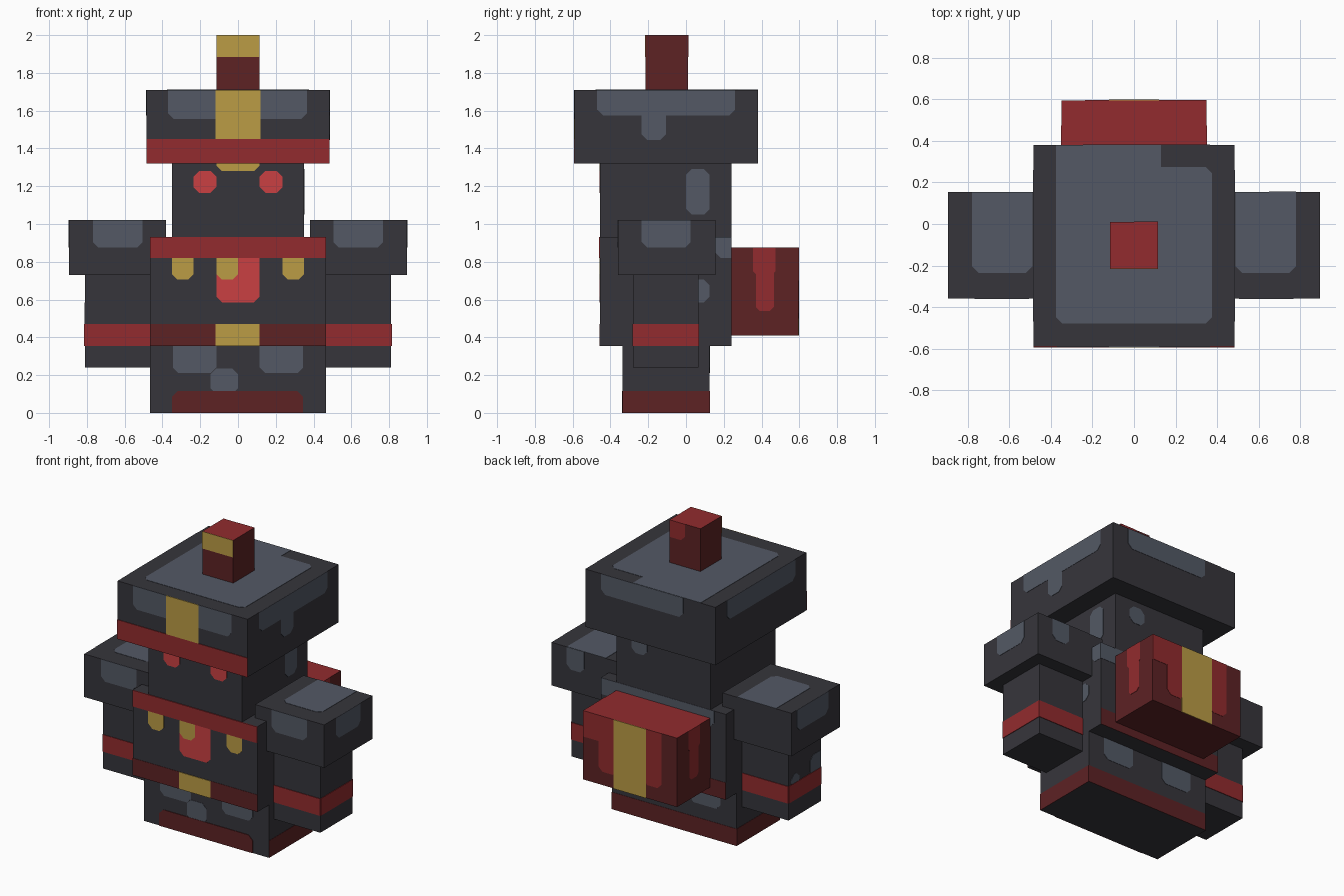
import bpy
import bmesh
from mathutils import Vector

if "Cube" in bpy.data.objects:
    bpy.data.objects.remove(bpy.data.objects["Cube"], do_unlink=True)


def linear(c):
    c /= 255
    return c / 12.92 if c <= 0.04045 else ((c + 0.055) / 1.055) ** 2.4


def material(name, *rgb):
    mat = bpy.data.materials.new(name)
    mat.use_nodes = True
    colour = (*[linear(c) for c in rgb], 1)
    mat.diffuse_color = colour
    shader = mat.node_tree.nodes["Principled BSDF"]
    shader.inputs["Base Color"].default_value = colour
    shader.inputs["Roughness"].default_value = 0.9
    return mat


charcoal = material("charcoal", 54, 53, 59)
slate = material("slate", 83, 89, 101)
red = material("red", 146, 43, 46)
dark_red = material("dark red", 93, 34, 36)
bright_red = material("bright red", 202, 64, 66)
gold = material("gold", 187, 156, 69)

# normal axis, direction, and the two axes lying in the face
SIDES = {"front": (1, -1, 0, 2), "back": (1, 1, 0, 2),
         "left": (0, 1, 1, 2), "right": (0, -1, 1, 2), "top": (2, 1, 0, 1)}


def finish(bm, name, mats):
    bmesh.ops.recalc_face_normals(bm, faces=bm.faces)
    mesh = bpy.data.meshes.new(name)
    for mat in mats:
        mesh.materials.append(mat)
    bm.to_mesh(mesh)
    bm.free()
    obj = bpy.data.objects.new(name, mesh)
    bpy.context.collection.objects.link(obj)
    return obj


class Block:
    """A box with thin coloured plates on its faces."""

    def __init__(self, name, x, y, z, mat=charcoal, top=None):
        self.name = name
        self.span = [sorted(x), sorted(y), sorted(z)]
        bm = bmesh.new()
        bmesh.ops.create_cube(bm, size=1)
        for v in bm.verts:
            v.co = Vector([s[int(c > 0)] for s, c in zip(self.span, v.co)])
        bm.normal_update()
        for f in bm.faces:
            f.material_index = int(f.normal.z > 0.5)
        finish(bm, name, [mat, top or mat])

    def plate(self, label, side, mat, u, v, layer=1, cut=0.03):
        """Plate whose corners are clipped unless they meet the block's edge."""
        axis, sign, ua, va = SIDES[side]
        u = sorted(u or self.span[ua])
        v = sorted(v or self.span[va])
        base = self.span[axis][int(sign > 0)]
        outline = []
        for i, j in ((0, 0), (1, 0), (1, 1), (0, 1)):
            on_edge = (abs(u[i] - self.span[ua][i]) < 0.01
                       or abs(v[j] - self.span[va][j]) < 0.01)
            if on_edge or not cut:
                outline.append((u[i], v[j]))
                continue
            pair = [(u[i], v[j] + cut * (1 - 2 * j)), (u[i] + cut * (1 - 2 * i), v[j])]
            outline += pair if i == j else pair[::-1]
        bm = bmesh.new()
        verts = []
        for p, q in outline:
            co = Vector()
            co[ua], co[va], co[axis] = p, q, base
            verts.append(bm.verts.new(co))
        face = bm.faces.new(verts)
        grown = bmesh.ops.extrude_face_region(bm, geom=[face], use_keep_orig=True)
        for g in grown["geom"]:
            if isinstance(g, bmesh.types.BMVert):
                g.co[axis] += sign * 0.002 * layer
        finish(bm, f"{self.name}_{label}", [mat])


# Helmet with brow band, gold stripe and worn patches
helmet = Block("helmet", (-0.485, 0.485), (-0.59, 0.38), (1.32, 1.71))
helmet.plate("front_patch", "front", slate, (-0.37, 0.365), (1.555, 1.71))
helmet.plate("stripe", "front", gold, (-0.12, 0.12), (1.45, 1.71), 2, 0)
helmet.plate("brow_band", "front", red, None, (1.32, 1.45), 2)
helmet.plate("back_patch", "back", slate, (-0.246, 0.365), (1.575, 1.71))
for side in ("left", "right"):
    helmet.plate(side + "_patch", side, slate, (-0.47, 0.26), (1.575, 1.71))
helmet.plate("left_drip", "left", slate, (-0.235, -0.105), (1.445, 1.65))
helmet.plate("top_patch", "top", slate, (-0.375, 0.13), (-0.48, 0.38))
helmet.plate("top_patch_side", "top", slate, (0, 0.375), (-0.48, 0.275))

# Crest
crest = Block("crest", (-0.115, 0.115), (-0.215, 0.01), (1.71, 2), dark_red, red)
crest.plate("tip", "front", gold, None, (1.885, 2))
crest.plate("back_mark", "back", red, (0, 0.115), (1.885, 2))

# Head with eyes
head = Block("head", (-0.35, 0.35), (-0.455, 0.24), (0.93, 1.32))
head.plate("forehead", "front", gold, (-0.115, 0.115), (1.28, 1.32))
for name, s in (("left", 1), ("right", -1)):
    head.plate(name + "_eye", "front", bright_red, (s * 0.115, s * 0.235), (1.165, 1.28))
head.plate("side_patch", "left", slate, (0, 0.125), (1.05, 1.29))
head.plate("back_patch", "back", slate, (0.12, 0.237), (1.165, 1.28))

# Torso with collar, belt and chest emblem
torso = Block("torso", (-0.465, 0.465), (-0.455, 0.24), (0.355, 0.93))
torso.plate("collar", "front", red, None, (0.82, 0.93), 3)
torso.plate("emblem", "front", bright_red, (-0.115, 0.115), (0.585, 0.85))
torso.plate("emblem_corner", "front", gold, (-0.115, 0), (0.705, 0.85), 2)
for name, s in (("left", 1), ("right", -1)):
    torso.plate(name + "_stud", "front", gold, (s * 0.235, s * 0.35), (0.705, 0.85))
for side in ("front", "back"):
    torso.plate(side + "_belt", side, dark_red, None, (0.355, 0.47))
torso.plate("buckle", "front", gold, (-0.12, 0.115), (0.355, 0.47), 2, 0)
torso.plate("back_patch", "back", slate, (-0.38, 0.465), (0.82, 0.93))
torso.plate("side_patch", "left", slate, (0.155, 0.24), (0.82, 0.93))
torso.plate("side_spot", "left", slate, (0, 0.125), (0.585, 0.705))

# Arms and shoulder pads
for name, s in (("left", 1), ("right", -1)):
    pad = Block(name + "_shoulder_pad", (s * 0.38, s * 0.895), (-0.36, 0.155), (0.73, 1.02))
    pad.plate("top_patch", "top", slate, (s * 0.49, s * 0.78), (-0.235, 0.155))
    pad.plate("front_patch", "front", slate, (s * 0.505, s * 0.768), (0.875, 1.02))
    pad.plate("side_patch", name, slate, (-0.235, 0.025 if s > 0 else 0.1), (0.875, 1.02))
    arm = Block(name + "_arm", (s * 0.465, s * 0.81), (-0.28, 0.065), (0.24, 0.73))
    for side in ("front", "back", name):
        arm.plate(side + "_band", side, red, None, (0.355, 0.47), 2)
    if s > 0:
        pad.plate("back_patch", "back", slate, (0.65, 0.78), (0.875, 1.02))
    else:
        arm.plate("rear_spot", name, slate, (-0.05, 0.04), (0.45, 0.53))
        arm.plate("front_spot", name, slate, (-0.28, -0.165), (0.45, 0.585))

# Lower body with hem
base = Block("lower_body", (-0.465, 0.465), (-0.335, 0.125), (0, 0.355))
base.plate("front_hem", "front", dark_red, (-0.35, 0.345), (0, 0.115), 2)
for side in ("back", "left", "right"):
    base.plate(side + "_hem", side, dark_red, None, (0, 0.115))
for side in ("front", "back"):
    for s in (1, -1):
        base.plate(f"{side}_patch", side, slate, (s * 0.115, s * 0.345), (0.21, 0.355))
base.plate("front_drip", "front", slate, (-0.145, 0), (0.1, 0.235))

# Backpack with gold strap and worn streaks
pack = Block("backpack", (-0.35, 0.35), (0.24, 0.595), (0.41, 0.875), dark_red, red)
pack.plate("strap", "back", gold, (-0.12, 0.12), None, 2)
for s in (1, -1):
    pack.plate("back_streak", "back", red, (s * 0.1, s * 0.235), (0.5, 0.875))
pack.plate("back_corner", "back", red, (0.2, 0.35), (0.7, 0.875))
for side in ("left", "right"):
    pack.plate(side + "_streak", side, red, (0.355, 0.475), (0.73, 0.875), 1, 0.02)
    pack.plate(side + "_streak_tail", side, red, (0.37, 0.465), (0.54, 0.8), 1, 0.02)
